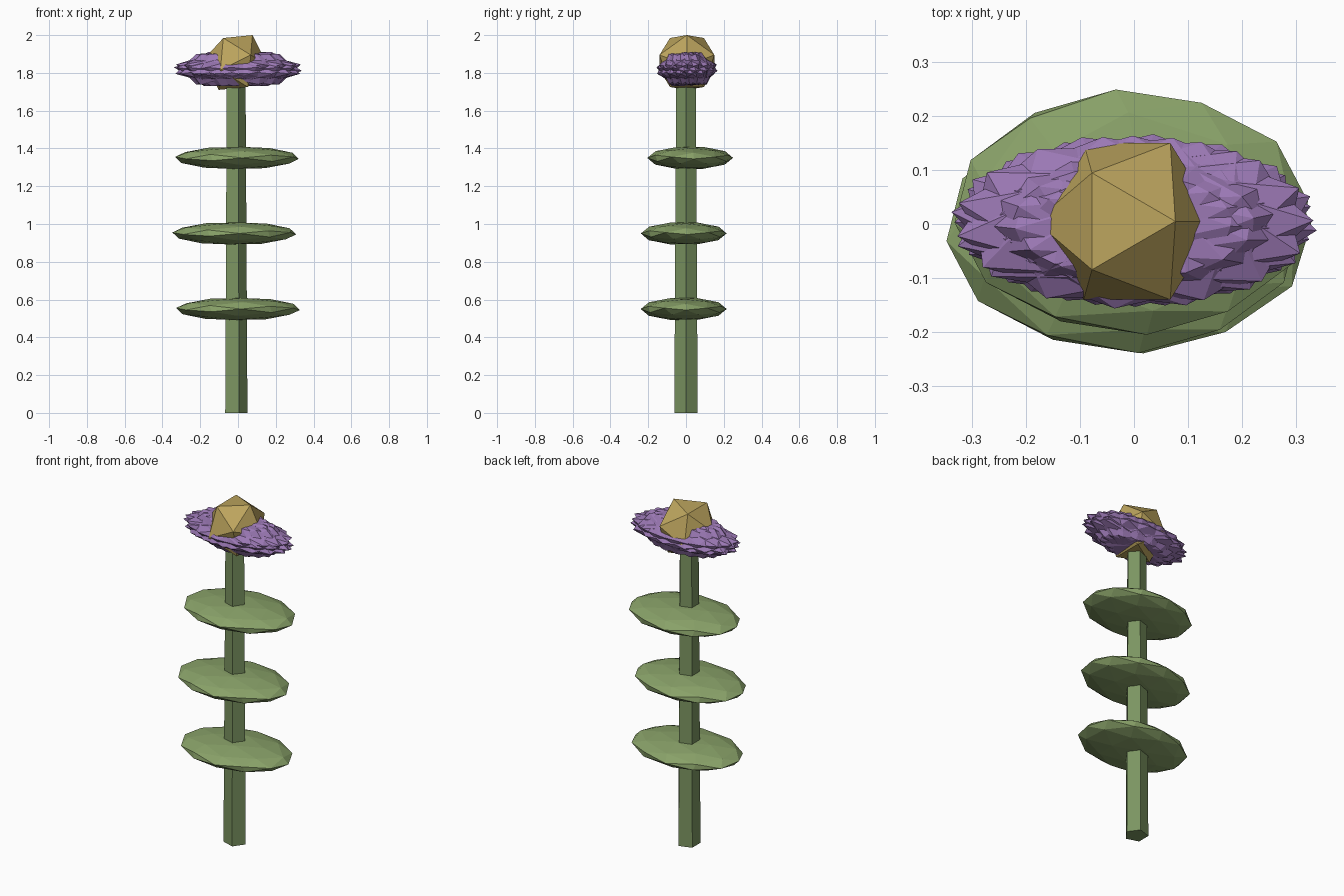
import bpy, bmesh, math
from mathutils import Matrix, Vector

if "Cube" in bpy.data.objects:
    bpy.data.objects.remove(bpy.data.objects["Cube"])


def material(name, rgb):
    m = bpy.data.materials.new(name)
    m.diffuse_color = (*rgb, 1)
    m.use_nodes = True
    m.node_tree.nodes["Principled BSDF"].inputs["Base Color"].default_value = m.diffuse_color
    return m


def finish(name, bm, mat):
    me = bpy.data.meshes.new(name)
    bm.to_mesh(me)
    bm.free()
    me.materials.append(mat)
    ob = bpy.data.objects.new(name, me)
    bpy.context.collection.objects.link(ob)
    return ob


def add_ico(bm, detail, yaw, radii, centre):
    """Icosphere with an edge on top, turned by yaw, then stretched."""
    verts = bmesh.ops.create_icosphere(bm, subdivisions=detail, radius=1)["verts"]
    turn = (Matrix.Rotation(math.radians(yaw), 3, 'Z')
            @ Matrix.Rotation(math.atan(2 / (1 + math.sqrt(5))), 3, 'Y'))
    for v in verts:
        p = turn @ v.co.normalized()
        v.co = Vector([p[i] * radii[i] + centre[i] for i in range(3)])


stem_green = material("stem_green", (0.20, 0.30, 0.12))
leaf_green = material("leaf_green", (0.25, 0.36, 0.14))
purple = material("petal_purple", (0.33, 0.19, 0.46))
gold = material("centre_gold", (0.50, 0.37, 0.11))

# Tapered five-sided stem
bm = bmesh.new()
bmesh.ops.create_cone(bm, cap_ends=True, segments=5, radius1=0.065,
                      radius2=0.055, depth=1.76)
tip = max(bm.verts, key=lambda v: v.co.xy.length).co
spin = Matrix.Rotation(-math.atan2(tip.y, tip.x), 4, 'Z')
bm.transform(Matrix.Translation((-0.015, 0, 0.88)) @ spin)
finish("stem", bm, stem_green)

# Three flat leaf discs
for i, (x, y, z, yaw) in enumerate([(0.0, -0.012, 0.55, 3),
                                    (-0.02, -0.012, 0.95, 5),
                                    (-0.005, 0.022, 1.35, 5)]):
    bm = bmesh.new()
    add_ico(bm, 2, yaw, (0.33, 0.228, 0.061), (x, y, z))
    finish(f"leaf_{i + 1}", bm, leaf_green)

# Spiky petal cluster from overlapping stretched icosahedra
for i in range(8):
    bm = bmesh.new()
    add_ico(bm, 1, i * 22.5 - 6, (0.342, 0.163, 0.106), (0, 0.005, 1.82))
    finish(f"petals_{i + 1}", bm, purple)

# Golden flower centre
bm = bmesh.new()
add_ico(bm, 1, 0, (0.1705, 0.1705, 0.1705), (-0.013, 0.005, 1.855))
finish("flower_centre", bm, gold)
